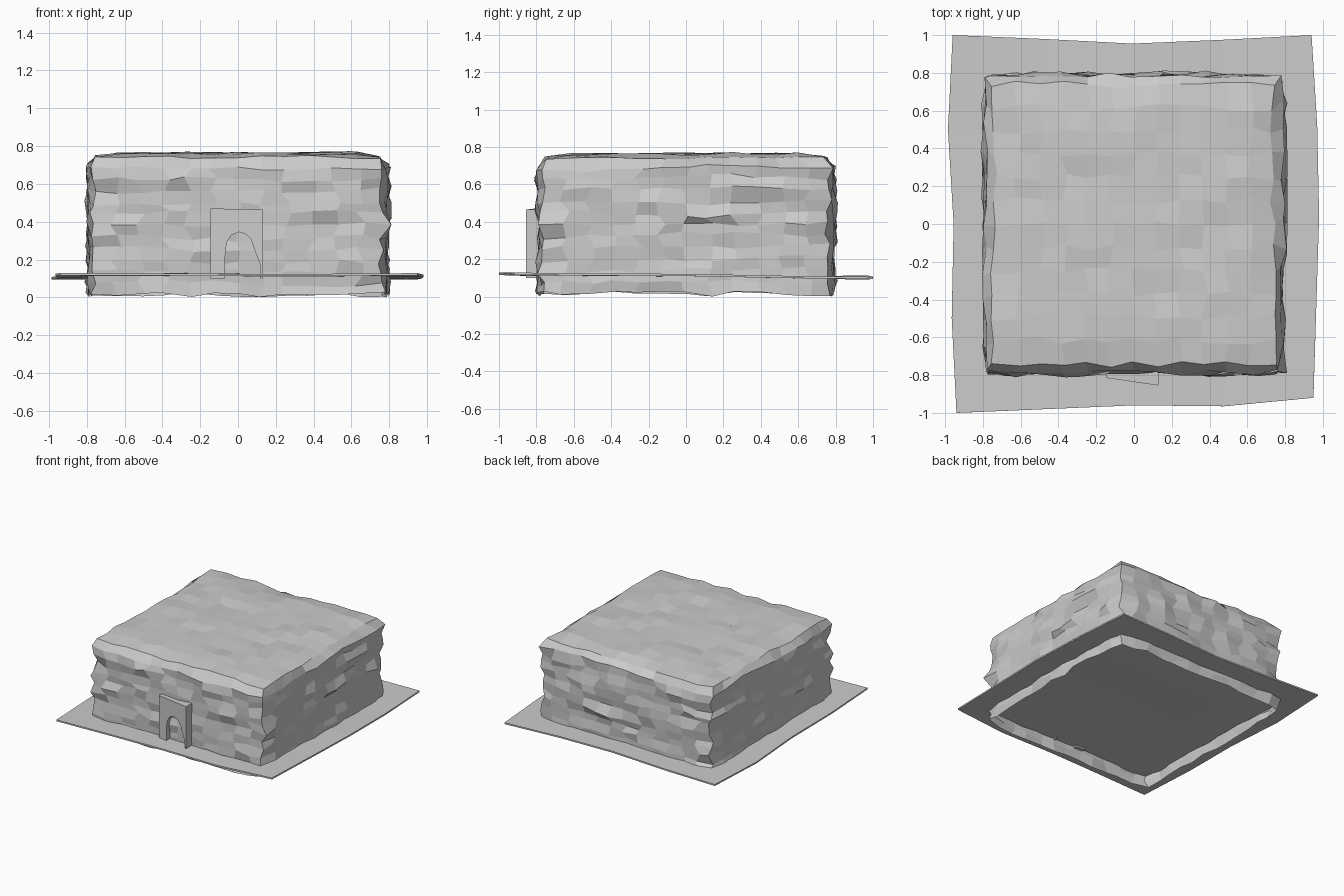
import bpy, bmesh, math, random
from mathutils import Vector, noise

if "Cube" in bpy.data.objects:
    bpy.data.objects.remove(bpy.data.objects["Cube"])

random.seed(7)

stone = bpy.data.materials.new("stone_grey")
stone.diffuse_color = (0.6, 0.6, 0.6, 1)
stone.use_nodes = True
stone.node_tree.nodes["Principled BSDF"].inputs["Base Color"].default_value = stone.diffuse_color


def finish(bm, name):
    bmesh.ops.recalc_face_normals(bm, faces=bm.faces)
    mesh = bpy.data.meshes.new(name)
    bm.to_mesh(mesh)
    bm.free()
    mesh.materials.append(stone)
    ob = bpy.data.objects.new(name, mesh)
    bpy.context.collection.objects.link(ob)
    return ob


# Rough stone block: gridded box, open underneath, pushed about in courses
N, HALF, Z0, Z1 = 12, 0.774, 0.02, 0.755
bm = bmesh.new()
bmesh.ops.create_cube(bm, size=2)
bmesh.ops.subdivide_edges(bm, edges=bm.edges[:], cuts=N - 1, use_grid_fill=True)
bottom = [f for f in bm.faces if f.calc_center_median().z < -0.999]
bmesh.ops.delete(bm, geom=bottom, context='FACES')
for v in bm.verts:
    x, y, h = v.co
    t = (h + 1) / 2
    on_rim = max(abs(x), abs(y)) > 0.999
    p = Vector((x * HALF, y * HALF, Z0 + t * (Z1 - Z0)))
    if h > 0.999:
        p.x *= 0.955
        p.y *= 0.955
        p.z += random.uniform(-0.008, 0.008) + 0.01 * noise.noise(p * 3)
        p.z += -0.012 if on_rim else 0.004
        p.x += random.uniform(-0.02, 0.02)
        p.y += random.uniform(-0.02, 0.02)
    else:
        # bulge is similar along a course and differs between courses
        q = Vector((p.x * 2.6 + 0.37, p.y * 2.6 + 0.21, p.z * 13.3 + 0.13))
        bulge = 0.05 * noise.noise(q) + random.uniform(-0.017, 0.017)
        bulge = max(-0.035, min(0.038, bulge))
        for axis, c in ((0, x), (1, y)):
            if abs(c) > 0.999:
                p[axis] += math.copysign(bulge, c)
            else:
                p[axis] += random.uniform(-0.03, 0.03)
        if abs(x) > 0.999 and abs(y) > 0.999:
            p.x += random.uniform(-0.02, 0.02) - math.copysign(0.02, x)
            p.y += random.uniform(-0.02, 0.02) - math.copysign(0.02, y)
        p.z += random.uniform(-0.012, 0.012) + 0.03 * noise.noise(q * 0.55 + Vector((9.3, 4.6, 2.1)))
        p.z = min(p.z, 0.73)
        if abs(x) < 0.25 and y < -0.999:      # keep the wall behind the door plate
            p.y = max(p.y, -0.795)
        if t < 0.01:
            p.z = random.uniform(0.005, 0.035)
    v.co = p
low = min(v.co.z for v in bm.verts)
for v in bm.verts:
    v.co.z -= low * (1 - v.co.z / 0.77)
finish(bm, "stone_block")

# Thin warped ground sheet around and inside the block
G = 4
xs_left = [-0.94, -0.965, -0.955, -0.985, -0.96]
xs_right = [0.95, 0.965, 0.98, 0.97, 0.94]
ys_front = [-1.0, -0.98, -0.96, -0.965, -0.92]
ys_back = [1.0, 0.98, 0.955, 0.975, 1.0]
bm = bmesh.new()
rows = []
for j in range(G + 1):
    row = []
    for i in range(G + 1):
        u, w = i / G, j / G
        x = xs_left[j] * (1 - u) + xs_right[j] * u
        y = ys_front[i] * (1 - w) + ys_back[i] * w
        z = 0.12 - 0.016 * w + random.uniform(-0.007, 0.007)
        row.append(bm.verts.new((x, y, z)))
    rows.append(row)
for j in range(G):
    for i in range(G):
        bm.faces.new((rows[j][i], rows[j][i + 1], rows[j + 1][i + 1], rows[j + 1][i]))
ground = finish(bm, "ground_sheet")
solid = ground.modifiers.new("thickness", 'SOLIDIFY')
solid.thickness = 0.012
solid.offset = 0

# Door surround: plate with an uneven arched opening, front slightly turned
outer = [(-0.145, 0.10), (-0.145, 0.47), (0.13, 0.465), (0.13, 0.10)]
arch = [(0.118, 0.10), (0.115, 0.18), (0.088, 0.25), (0.07, 0.305), (0.04, 0.335),
        (0.005, 0.345), (-0.035, 0.33), (-0.06, 0.29), (-0.068, 0.22), (-0.068, 0.10)]
bm = bmesh.new()


def front_y(x):
    return -0.815 - 0.04 * (x + 0.145) / 0.275


face = bm.faces.new([bm.verts.new((x, front_y(x), z)) for x, z in outer + arch])
ext = bmesh.ops.extrude_face_region(bm, geom=[face], use_keep_orig=True)
for v in ext["geom"]:
    if isinstance(v, bmesh.types.BMVert):
        v.co.y = -0.75
finish(bm, "door_surround")
